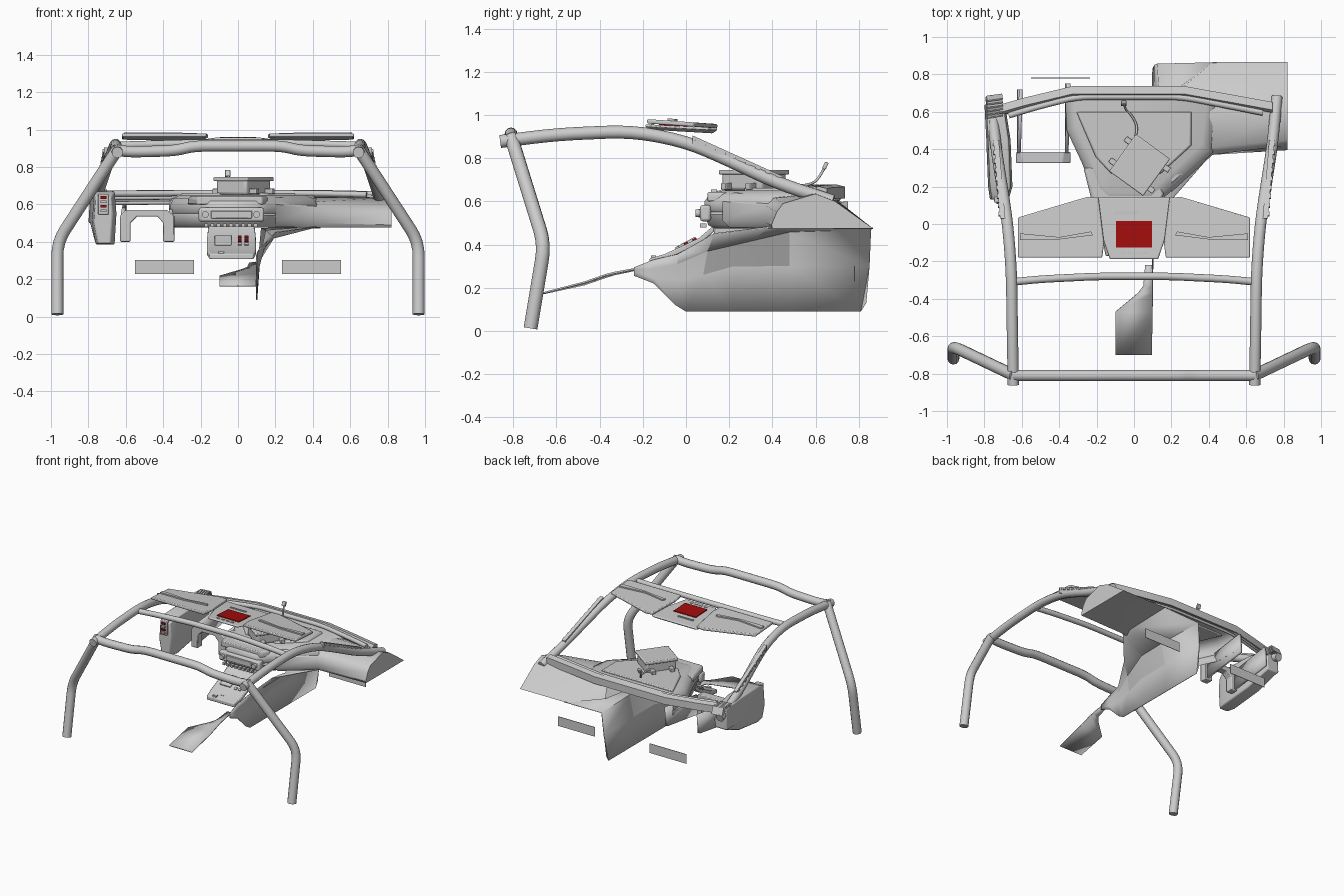
import bpy, bmesh, math
from mathutils import Vector, Euler

if "Cube" in bpy.data.objects:
    bpy.data.objects.remove(bpy.data.objects["Cube"])

red = bpy.data.materials.new("red")
red.diffuse_color = (0.36, 0.004, 0.004, 1)
red.use_nodes = True
red.node_tree.nodes["Principled BSDF"].inputs["Base Color"].default_value = red.diffuse_color


def finish(ob, smooth=35, mat=None, bevel=0, thick=0):
    if mat:
        ob.data.materials.append(mat)
    if thick:
        m = ob.modifiers.new("thickness", 'SOLIDIFY')
        m.thickness, m.offset = thick, 0
    if bevel:
        m = ob.modifiers.new("bevel", 'BEVEL')
        m.width, m.segments = bevel, 2
    bpy.ops.object.select_all(action='DESELECT')
    ob.select_set(True)
    bpy.context.view_layer.objects.active = ob
    bpy.ops.object.shade_smooth_by_angle(angle=math.radians(smooth))
    return ob


def mesh(name, verts, faces, **kw):
    me = bpy.data.meshes.new(name)
    me.from_pydata([tuple(v) for v in verts], [], faces)
    bm = bmesh.new()
    bm.from_mesh(me)
    bmesh.ops.recalc_face_normals(bm, faces=bm.faces)
    bm.to_mesh(me)
    bm.free()
    ob = bpy.data.objects.new(name, me)
    bpy.context.collection.objects.link(ob)
    return finish(ob, **kw)


def loft(name, rings, closed=True, caps=(True, True), **kw):
    n = len(rings[0])
    faces = [(r * n + i, r * n + (i + 1) % n, (r + 1) * n + (i + 1) % n, (r + 1) * n + i)
             for r in range(len(rings) - 1) for i in range(n if closed else n - 1)]
    if closed and caps[0]:
        faces.append(tuple(range(n))[::-1])
    if closed and caps[1]:
        faces.append(tuple(range((len(rings) - 1) * n, len(rings) * n)))
    return mesh(name, [v for r in rings for v in r], faces, **kw)


def box(name, c, s, rot=(0, 0, 0), **kw):
    e = Euler([math.radians(a) for a in rot]).to_matrix()
    c = Vector(c)
    ring = [(-1, -1), (1, -1), (1, 1), (-1, 1)]
    return loft(name, [[c + e @ Vector((x * s[0] / 2, y * s[1] / 2, z * s[2] / 2)) for x, y in ring]
                       for z in (-1, 1)], **kw)


def tube(name, pts, r, bend=0.08):
    pts = [Vector(p) for p in pts]
    path = [pts[0]]
    for a, b, c in zip(pts, pts[1:], pts[2:]):  # round every corner
        p = b + (a - b).normalized() * min(bend, (a - b).length * .48)
        q = b + (c - b).normalized() * min(bend, (c - b).length * .48)
        path += [p.lerp(b, t).lerp(b.lerp(q, t), t) for t in (0, .25, .5, .75, 1)]
    path.append(pts[-1])
    cu = bpy.data.curves.new(name, 'CURVE')
    cu.dimensions = '3D'
    cu.bevel_depth, cu.bevel_resolution, cu.use_fill_caps = r, 4, True
    sp = cu.splines.new('POLY')
    sp.points.add(len(path) - 1)
    for s, p in zip(sp.points, path):
        s.co = (*p, 1)
    ob = bpy.data.objects.new(name, cu)
    bpy.context.collection.objects.link(ob)
    bpy.ops.object.select_all(action='DESELECT')
    ob.select_set(True)
    bpy.context.view_layer.objects.active = ob
    bpy.ops.object.convert(target='MESH')
    return finish(bpy.context.object, smooth=50)


def mx(s, pts):
    return [(s * p[0], *p[1:]) for p in pts]


# roll cage, vent strips on the pillars, overhead side panels, rear plates
for s, side in ((1, "right"), (-1, "left")):
    tube(side + "_cage_leg", mx(s, [(.966, -.72, .012), (.966, -.655, .4), (.64, -.81, .9)]), .032)
    tube(side + "_cage_rail", mx(s, [(.645, -.86, .877), (.65, -.6, .91), (.655, -.25, .925), (.675, 0, .877),
                                   (.705, .2, .79), (.74, .42, .685), (.765, .68, .6)]), .03, .12)
    a, b = Vector((.70, .03, .905)), Vector((.735, .45, .715))
    loft(side + "_pillar_strip", [[(s * (p.x + dx), p.y, p.z + dz) for dx, dz in
                                  ((-.012, -.045), (.016, -.045), (.016, 0), (-.012, 0))] for p in (a, b)])
    for i in range(9):
        p = a.lerp(b, (i + .5) / 9)
        box(side + "_strip_slat", (s * (p.x + .012), p.y, p.z - .012), (.02, .022, .016), (-24, 0, 0))
    panel = [(.19, .14), (.25, .145), (.62, .035), (.62, -.18), (.17, -.18), (.16, -.1)]
    top = [(s * x, y, .968 - .07 * y) for x, y in panel]
    loft(side + "_overhead_panel", [[(x, y, z - .02) for x, y, z in top], top], bevel=.006)
    lip = [(.23, -.04), (.4, -.07), (.61, -.05), (.61, -.085), (.42, -.085), (.22, -.06)]
    loft(side + "_overhead_rib", [[(s * x, y, .968 - .07 * y + dz) for x, y in lip] for dz in (-.005, .01)])
    box(side + "_rear_plate", (s * .393, .78, .265), (.315, .004, .073))
tube("main_hoop_bar", [(-.65, -.81, .89), (-.58, -.81, .88), (-.33, -.81, .887), (-.24, -.81, .912),
                       (.24, -.81, .912), (.33, -.81, .887), (.58, -.81, .88), (.65, -.81, .89)], .03)
tube("roof_bar", [(-.65, -.31, .915), (-.5, -.295, .92), (-.2, -.28, .928), (.2, -.28, .928),
                  (.5, -.295, .92), (.65, -.31, .915)], .02)

# overhead centre console with red screen
hexa = [(-.23, .1), (-.19, .145), (.19, .145), (.23, .1), (.13, -.19), (-.13, -.19)]
loft("overhead_console", [[(x * k, y * k, z - .05 * y) for x, y in hexa]
                          for z, k in ((.922, .85), (.938, 1), (.947, .97))], bevel=.004)
box("overhead_screen", (0, -.055, .951), (.19, .14, .01), (-3, 0, 0), mat=red)
box("overhead_slot", (-.04, .06, .946), (.13, .012, .008))
for i in range(4):
    box("overhead_button", (-.06 + .04 * i, -.155, .955), (.022, .012, .008))

# windscreen base
base = [(-.72, .615, .645), (-.58, .655, .645), (-.33, .715, .648), (.27, .715, .648), (.55, .665, .645),
        (.74, .63, .64)]
loft("windscreen_base", [[(x, y + dy, z + dz) for dy, dz in ((-.035, .01), (-.02, .03), (.022, .02), (.022, -.035),
                                                             (.01, -.035), (.005, .008))]
                         for x, y, z in base])
for k, dy, dz, r in ((.93, -.035, .012, .016), (.95, -.02, -.012, .01), (.95, -.01, -.038, .01)):
    tube("windscreen_rib", [(x * k, y + dy, z + dz) for x, y, z in base], r)

# dashboard shell, open below and behind, lofted from its plan outline
plan = [(-.37, .69), (-.36, .5), (-.28, .33), (-.2, .13), (-.15, .085), (.1, .085), (.16, .14), (.42, .38), (.46, .69)]
loft("dashboard", [[(x * k, .69 + (y - .69) * k, z) for x, y in plan] for z, k in
                   ((.475, .92), (.49, .97), (.54, 1), (.55, .985), (.56, 1), (.6, 1), (.63, .96), (.65, .86),
                    (.65, .03))], closed=False, smooth=50)
ridge = [(-.3, .6), (-.2, .36), (-.12, .27), (.14, .27), (.3, .42), (.3, .6)]
loft("dashboard_raised_top", [[(x * k, y, z) for x, y in ridge] for z, k in ((.64, 1.05), (.662, 1))], bevel=.006)
hood = [(-.22, .1), (.13, .1), (.16, .16), (.1, .3), (-.2, .3), (-.27, .3)]
loft("instrument_hood", [[(x * k, y, z) for x, y in hood] for z, k in ((.6, 1), (.63, 1), (.643, .95))], bevel=.006)
box("instrument_bezel", (-.035, .09, .545), (.35, .05, .075), bevel=.012)
box("instrument_screen", (-.035, .062, .545), (.22, .012, .04), bevel=.004)
for x in (-.175, .1):
    tube("dash_knob", [(x, .07, .545), (x, .045, .545)], .018)
for i in range(9):
    box("dash_switch", (-.17 + .033 * i, .08, .488), (.02, .03, .018))

# passenger side dash wing, blending from the dashboard to a thin end
wing = [(.2, [(.2, .48), (.17, .51), (.17, .6), (.22, .64), (.6, .64), (.68, .62), (.7, .5), (.5, .475)]),
        (.42, [(.39, .475), (.37, .5), (.37, .58), (.41, .615), (.6, .64), (.69, .605), (.865, .475), (.5, .475)]),
        (.82, [(.4, .475), (.395, .49), (.42, .55), (.45, .59), (.6, .635), (.69, .6), (.865, .475), (.5, .475)])]
loft("dash_wing", [[(x, y, z) for y, z in prof] for x, prof in wing], caps=(False, True), smooth=40)

# passenger footwell sheet: upper edge, corner, crease, floor edge
loft("footwell_panel", [
    [(.1, -.24, .295), (.1, -.24, .285), (.1, -.24, .275), (.1, -.24, .255)],
    [(.1, -.15, .33), (.1, -.15, .29), (.1, -.15, .245), (.1, -.15, .22)],
    [(.11, -.04, .355), (.105, -.04, .31), (.1, -.04, .235), (.1, -.05, .12)],
    [(.2, .13, .45), (.14, .1, .37), (.11, .08, .26), (.1, 0, .09)],
    [(.42, .38, .48), (.19, .31, .42), (.115, .22, .3), (.1, .22, .09)],
    [(.43, .5, .477), (.15, .48, .46), (.115, .48, .3), (.1, .48, .09)],
    [(.44, .865, .475), (.125, .857, .472), (.11, .85, .3), (.1, .81, .09)]],
    closed=False, thick=.006, smooth=14)
mesh("footwell_back_lip", [(.1, .81, .09), (.1, .835, .13), (.11, .85, .3), (.11, .81, .3)], [(0, 1, 2, 3)])
loft("tunnel_flap", [[(-.1, -.7, .165), (.095, -.7, .165)], [(-.1, -.47, .215), (.1, -.47, .225)],
                     [(.02, -.37, .25), (.1, -.37, .26)], [(.05, -.33, .262), (.1, -.33, .27)],
                     [(.06, -.22, .285), (.1, -.22, .29)]], closed=False, thick=.008, smooth=14)

# lower centre console with buttons
loft("centre_console", [[(x * k - .035, y, z + dz) for x, dz in ((-.13, 0), (.13, 0), (.13, -.03), (-.13, -.03))]
                        for y, z, k in ((-.17, .335, .9), (-.1, .355, 1), (.06, .43, 1), (.13, .49, .95))], bevel=.006)
for i in range(3):
    for j in range(2):
        box("console_button", (.01 + .035 * j, -.04 + .04 * i, .384 + .019 * i), (.02, .02, .014), (28, 0, 0),
            mat=red if i > 0 else None)
box("console_switch_block", (-.08, 0, .405), (.09, .1, .016), (28, 0, 0), bevel=.004)
for i in range(3):
    box("console_tab", (-.09 + .04 * i, -.15 + .035 * i, .343), (.03, .022, .012))

# equipment box on the dash with lid, feet and cable
ang = -36
box("equipment_box", (.03, .315, .695), (.2, .23, .09), (0, 0, ang), bevel=.015)
box("equipment_box_lid", (.03, .315, .735), (.225, .245, .022), (0, 0, ang), bevel=.006)
e = Euler((0, 0, math.radians(ang))).to_matrix()
for x in (-.12, .12):
    for y in (-.07, .07):
        p = Vector((.03, .315, .67)) + e @ Vector((x, y, 0))
        box("equipment_box_foot", p, (.05, .03, .03), (0, 0, ang), bevel=.004)
tube("aerial_cable", [(0, .43, .69), (.02, .52, .67), (-.01, .58, .68), (-.045, .61, .7), (-.055, .65, .77)], .006, .04)
box("aerial_tip", (-.055, .645, .765), (.03, .018, .035), (-25, 0, 0), bevel=.004)

# steering column arch and its side sheets
arch = [(-.63, .4), (-.63, .54), (-.6, .57), (-.38, .57), (-.34, .54), (-.34, .4),
        (-.4, .4), (-.4, .5), (-.43, .535), (-.54, .535), (-.575, .5), (-.575, .4)]
loft("column_arch", [[(x, y, z) for x, z in arch] for y in (.325, .385)], bevel=.006)
for x, y1 in ((-.615, .72), (-.36, .75)):
    mesh("column_side_sheet", [(x, .38, .41), (x, y1, .46), (x + .01, y1, .6), (x, .38, .56)], [(0, 1, 2, 3)],
         thick=.02)

# left door module with red buttons and louvres
loft("door_module", [[(x0, y, z0), (x1, y, z0), (x1 + .01, y, .55), (x1, y, z1), (x0 - .01, y, z1), (x0 - .02, y, .5)]
                     for y, x0, x1, z0, z1 in ((.13, -.75, -.68, .39, .64), (.2, -.76, -.66, .385, .67),
                                               (.45, -.77, -.67, .42, .67), (.64, -.78, -.7, .5, .66))], bevel=.008)
box("door_module_panel", (-.72, .13, .6), (.055, .03, .11), bevel=.005)
for i in range(4):
    box("door_button", (-.72, .112, .565 + .024 * i), (.032, .012, .014), mat=red if i % 2 else None)
for i in range(6):
    box("module_louvre", (-.745, .585 + .018 * i, .65), (.085, .008, .06), (25, 0, 8))
